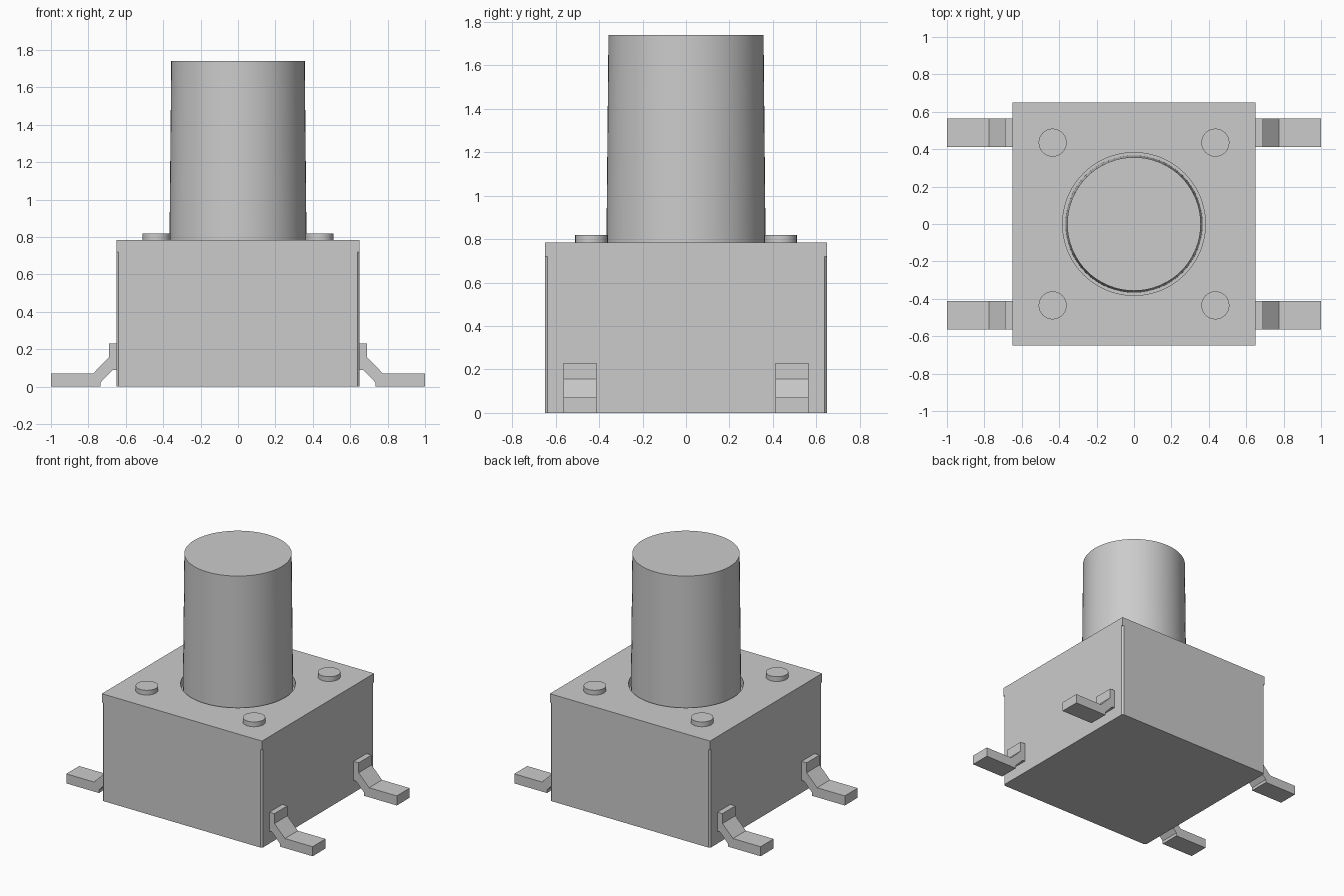
import bpy, bmesh
from math import cos, sin, pi, radians

if "Cube" in bpy.data.objects:
    bpy.data.objects.remove(bpy.data.objects["Cube"], do_unlink=True)

grey = bpy.data.materials.new("plain grey")
grey.use_nodes = True
COLOUR = (0.6, 0.6, 0.6, 1)
grey.diffuse_color = COLOUR
grey.node_tree.nodes["Principled BSDF"].inputs["Base Color"].default_value = COLOUR

HALF, SEAT, TOP = 0.65, 0.72, 0.785


def finish(name, bm, smooth=False):
    bmesh.ops.recalc_face_normals(bm, faces=bm.faces)
    mesh = bpy.data.meshes.new(name)
    bm.to_mesh(mesh)
    bm.free()
    mesh.materials.append(grey)
    obj = bpy.data.objects.new(name, mesh)
    bpy.context.collection.objects.link(obj)
    if smooth:
        bpy.ops.object.select_all(action="DESELECT")
        obj.select_set(True)
        bpy.context.view_layer.objects.active = obj
        bpy.ops.object.shade_smooth_by_angle(angle=radians(30))
    return obj


def extrude(bm, faces, vector):
    new = bmesh.ops.extrude_face_region(bm, geom=faces)["geom"]
    verts = [v for v in new if isinstance(v, bmesh.types.BMVert)]
    bmesh.ops.translate(bm, verts=verts, vec=vector)


def prism(name, points, vector):
    bm = bmesh.new()
    face = bm.faces.new([bm.verts.new(p) for p in points])
    extrude(bm, [face], vector)
    return finish(name, bm)


def cylinder(name, x, y, z0, z1, r0, r1, sides):
    bm = bmesh.new()
    bmesh.ops.create_cone(bm, cap_ends=True, segments=sides,
                          radius1=r0, radius2=r1, depth=z1 - z0)
    bmesh.ops.translate(bm, verts=bm.verts, vec=(x, y, (z0 + z1) / 2))
    return finish(name, bm, True)


# Housing with narrow chamfers on its upright corners
c = HALF - 0.012
outline = [(HALF, -c), (HALF, c), (c, HALF), (-c, HALF),
           (-HALF, c), (-HALF, -c), (-c, -HALF), (c, -HALF)]
prism("housing", [(x, y, 0) for x, y in outline], (0, 0, SEAT))

# Square cover plate with a round opening
bm = bmesh.new()
square = [(HALF, HALF), (-HALF, HALF), (-HALF, -HALF), (HALF, -HALF)]
circle = [(0.382 * cos(2 * pi * i / 64), 0.382 * sin(2 * pi * i / 64)) for i in range(64)]
edges = []
for loop in (square, circle):
    verts = [bm.verts.new((x, y, SEAT)) for x, y in loop]
    edges += [bm.edges.new((v, verts[i - 1])) for i, v in enumerate(verts)]
bmesh.ops.triangle_fill(bm, edges=edges, use_beauty=True, normal=(0, 0, 1))
extrude(bm, list(bm.faces), (0, 0, TOP - SEAT))
finish("cover_plate", bm, True)

# Tapered plunger
cylinder("plunger", 0, 0, SEAT, 1.74, 0.367, 0.357, 64)

# Bent terminals and rivets, one of each per corner
leg = [(0.65, 0.23), (0.69, 0.23), (0.69, 0.157), (0.775, 0.07), (1, 0.07),
       (1, 0), (0.735, 0), (0.735, 0.022), (0.67, 0.09), (0.65, 0.09)]
for side, sx in (("left", 1), ("right", -1)):
    for end, sy in (("front", -1), ("back", 1)):
        prism(f"terminal_{end}_{side}",
              [(sx * x, sy * 0.413, z) for x, z in leg], (0, sy * 0.15, 0))
        cylinder(f"rivet_{end}_{side}", sx * 0.435, sy * 0.435,
                 TOP - 0.01, 0.82, 0.075, 0.075, 32)
